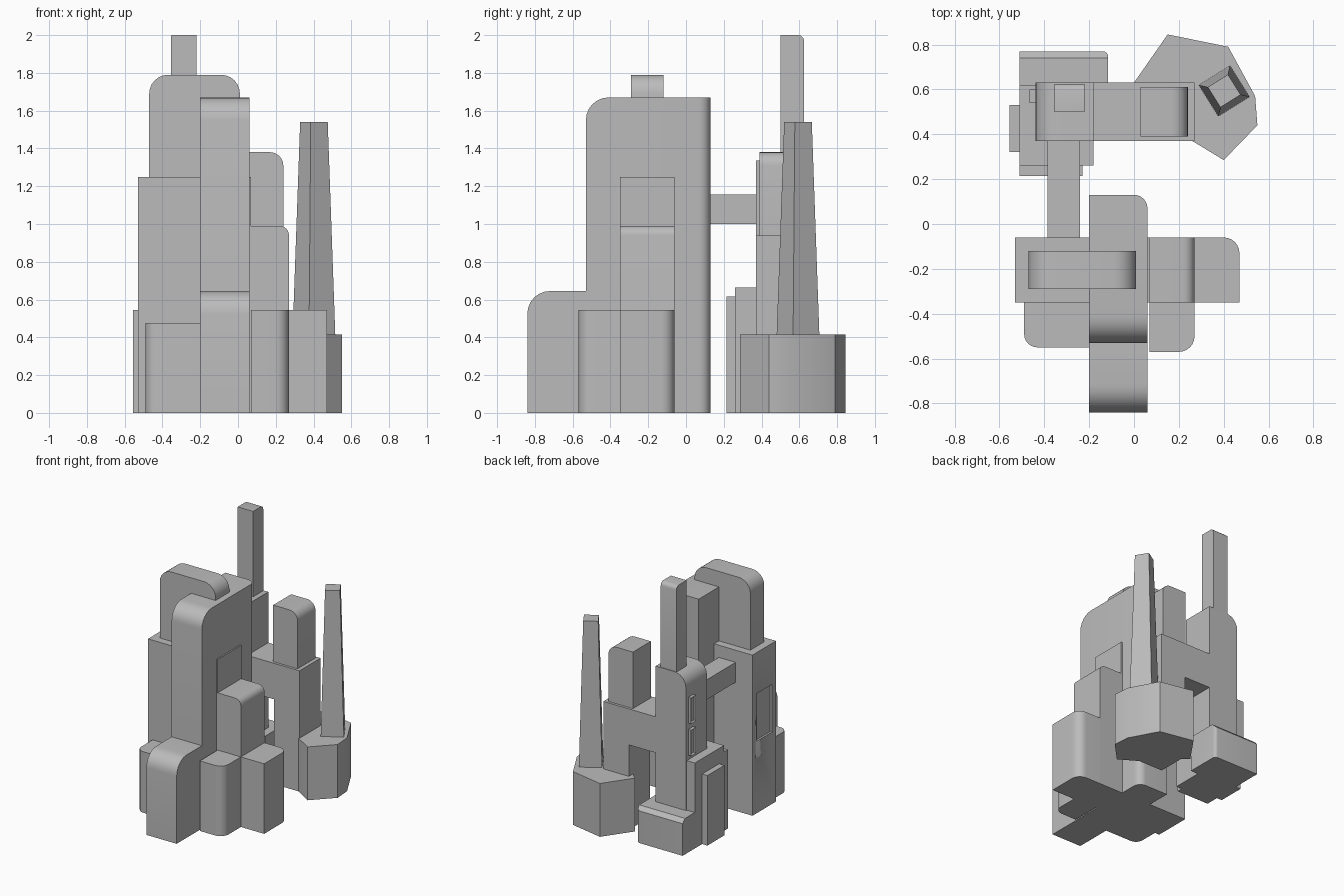
import bpy, bmesh
from math import radians, sqrt

cube = bpy.data.objects.get("Cube")
if cube:
    bpy.data.objects.remove(cube, do_unlink=True)

GREY = (0.5, 0.5, 0.5, 1.0)
mat = bpy.data.materials.new("plain_grey")
mat.use_nodes = True
mat.diffuse_color = GREY
bsdf = next(n for n in mat.node_tree.nodes if n.type == 'BSDF_PRINCIPLED')
bsdf.inputs["Base Color"].default_value = GREY


def finish(name, bm):
    """Turn a bmesh into a shaded object."""
    bmesh.ops.recalc_face_normals(bm, faces=bm.faces[:])
    me = bpy.data.meshes.new(name)
    bm.to_mesh(me)
    bm.free()
    me.materials.append(mat)
    ob = bpy.data.objects.new(name, me)
    bpy.context.collection.objects.link(ob)
    bpy.ops.object.select_all(action='DESELECT')
    ob.select_set(True)
    bpy.context.view_layer.objects.active = ob
    bpy.ops.object.shade_smooth_by_angle(angle=radians(30))
    return ob


def block(name, x, y, z, rounds=(), panel=0):
    """Box from ranges; rounds lists (edge such as '-x+z', radius, segments);
    panel sinks a framed panel into the -x face."""
    bm = bmesh.new()
    bmesh.ops.create_cube(bm, size=1)
    spans = (x, y, z)
    for v in bm.verts:
        for i, (lo, hi) in enumerate(spans):
            v.co[i] = hi if v.co[i] > 0 else lo
    for edge, radius, segments in rounds:
        planes = []
        for sign, axis in (edge[:2], edge[2:]):
            i = "xyz".index(axis)
            planes.append((i, spans[i][sign == "+"]))
        picked = [e for e in bm.edges if all(
            abs(v.co[i] - p) < 1e-4 for v in e.verts for i, p in planes)]
        bmesh.ops.bevel(bm, geom=picked, offset=radius, segments=segments,
                        profile=0.5, affect='EDGES', clamp_overlap=True)
    if panel:
        bm.normal_update()
        side = [f for f in bm.faces if f.normal.x < -0.9]
        bmesh.ops.inset_region(bm, faces=side, thickness=panel, depth=-panel)
    return finish(name, bm)


def prism(name, points, lo, hi, place):
    """Extrude an outline between two levels; place maps (a, b, level) to xyz."""
    bm = bmesh.new()
    face = bm.faces.new([bm.verts.new(place(a, b, lo)) for a, b in points])
    out = bmesh.ops.extrude_face_region(bm, geom=[face])
    shift = [q - p for p, q in zip(place(0, 0, lo), place(0, 0, hi))]
    bmesh.ops.translate(bm, vec=shift,
                        verts=[g for g in out["geom"] if isinstance(g, bmesh.types.BMVert)])
    return finish(name, bm)


# Front group: central stepped tower
SPINE = (-0.20, 0.06)
block("central_tower", SPINE, (-0.53, 0.13), (0, 1.67),
      [("-y+z", 0.12, 6), ("+x+y", 0.06, 6)])
block("central_front_step", SPINE, (-0.84, -0.53), (0, 0.645), [("-y+z", 0.12, 6)])

# Front group: cross wings
WING = (-0.35, -0.06)
wing = block("cross_wing", (-0.53, 0.07), WING, (0, 1.25))
block("upper_cross_slab", (-0.47, 0.01), (-0.29, -0.12), (1.2, 1.79),
      [("-x+z", 0.1, 6), ("+x+z", 0.1, 6)])
block("left_wing_step", (0.07, 0.27), WING, (0, 0.99), [("+x+z", 0.05, 6)])
block("left_wing_low", (0.07, 0.47), WING, (0, 0.545), [("+x+y", 0.07, 6)])
block("left_front_annex", (0.07, 0.27), (-0.57, -0.35), (0, 0.545), [("+x-y", 0.07, 6)])
block("right_front_annex", (-0.49, -0.20), (-0.55, -0.35), (0, 0.475), [("-x-y", 0.06, 6)])

# Recessed window in the outer side of the cross wing
cutter = block("window_cutter", (-0.6, -0.515), (-0.30, -0.11), (0.56, 0.93))
cutter.hide_render = True
cut = wing.modifiers.new("window", 'BOOLEAN')
cut.operation = 'DIFFERENCE'
cut.solver = 'EXACT'
cut.object = cutter
bpy.context.view_layer.objects.active = wing
bpy.ops.object.modifier_apply(modifier=cut.name)
bpy.data.objects.remove(cutter, do_unlink=True)

# Bridge joining the two groups
block("bridge", (-0.385, -0.24), (-0.06, 0.37), (1.0, 1.155))

# Rear group: tower, spire and windows
REAR = (0.37, 0.63)
block("rear_tower", (-0.44, -0.18), REAR, (0, 1.335), [("-x+z", 0.1, 6)])
block("spire", (-0.355, -0.22), (0.50, 0.625), (1.2, 2.0),
      [("+y+z", 0.03, 3), ("-x+z", 0.09, 6)])
for i, z in enumerate((0.80, 1.05)):
    block(f"rear_window_{i + 1}", (-0.465, -0.43), (0.54, 0.60),
          (z - 0.1, z + 0.1), panel=0.012)

# Rear group: stepped footings
block("rear_footing", (-0.51, -0.115), (0.50, 0.77), (0, 0.28),
      [("+y+z", 0.03, 1), ("+x+y", 0.025, 4)])
block("side_footing", (-0.51, -0.18), (0.26, 0.62), (0, 0.665))
block("inner_footing", (-0.51, -0.23), (0.215, 0.30), (0, 0.615))
block("side_buttress", (-0.555, -0.50), (0.32, 0.53), (0, 0.545))

# Rear wall with a doorway, and the turret on it
outline = [(0.05, 0), (0.27, 0), (0.27, 0.94), (-0.18, 0.94), (-0.18, 0.66), (0.05, 0.66)]
prism("gate_wall", outline, *REAR, lambda a, b, h: (a, h, b))
block("wall_turret", (0.03, 0.24), (0.39, 0.61), (0.94, 1.38), [("+x+z", 0.07, 6)])

# Many-sided plinth with a tapered chimney
plinth = [(0, 0.63), (0.26, 0.37), (0.40, 0.285), (0.55, 0.44),
          (0.54, 0.57), (0.42, 0.79), (0.15, 0.845)]
prism("chimney_plinth", plinth, 0, 0.415, lambda a, b, h: (a, b, h))
bm = bmesh.new()
bmesh.ops.create_cone(bm, cap_ends=True, segments=4, depth=1.125,
                      radius1=0.082 * sqrt(2), radius2=0.053 * sqrt(2))
chimney = finish("chimney", bm)
chimney.location = (0.402, 0.593, 0.977)
chimney.rotation_euler.z = radians(45 + 32)
